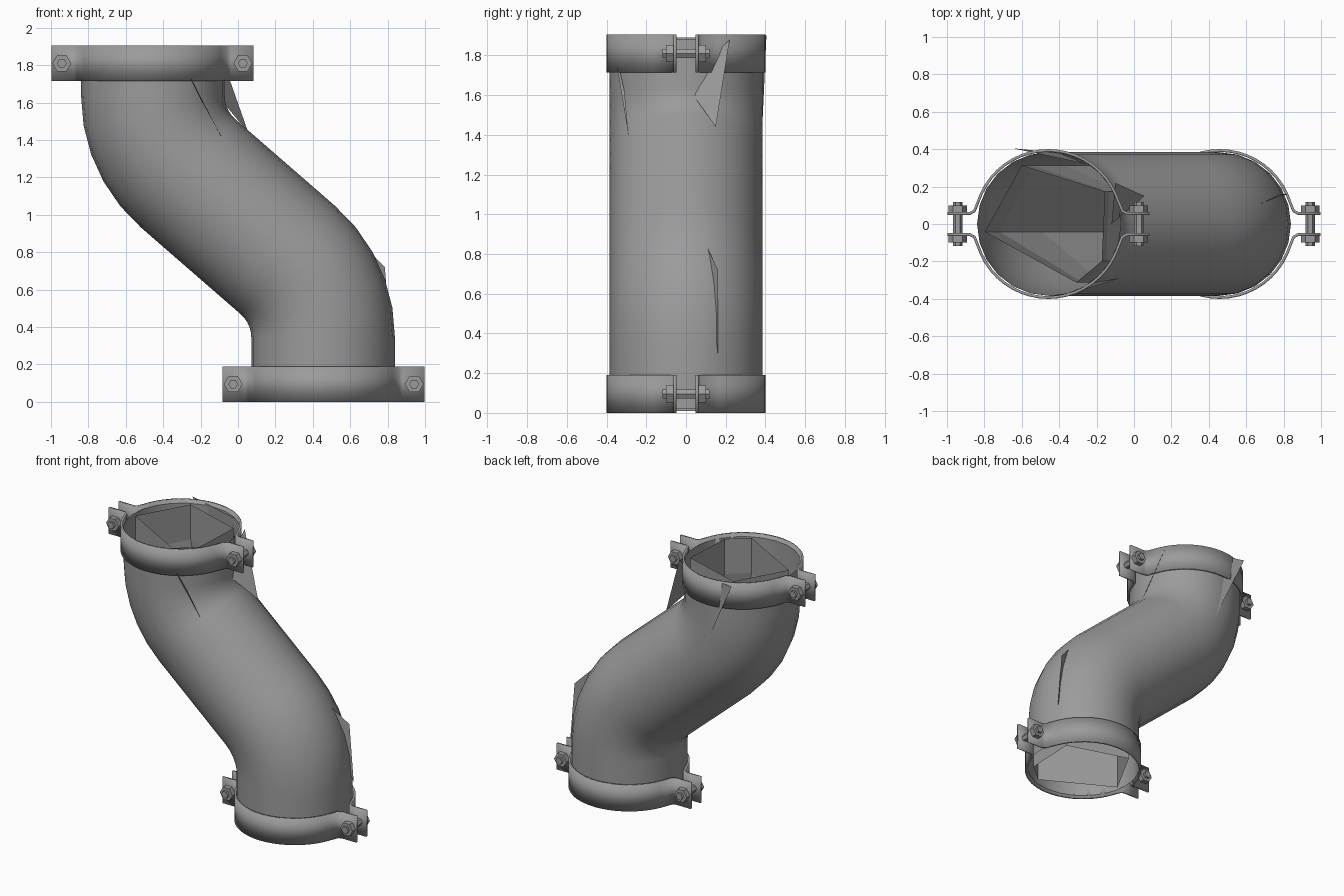
import bpy, bmesh, math
from mathutils import Vector

cube = bpy.data.objects.get("Cube")
if cube:
    bpy.data.objects.remove(cube)

steel = bpy.data.materials.new("grey steel")
steel.use_nodes = True
steel.diffuse_color = (0.33, 0.33, 0.33, 1)
steel.node_tree.nodes["Principled BSDF"].inputs["Base Color"].default_value = (0.33, 0.33, 0.33, 1)

OFFSET, BEND, TILT, MID = 0.455, 0.548, math.radians(49), 0.99


def make(name, verts, faces, smooth=None):
    mesh = bpy.data.meshes.new(name)
    mesh.from_pydata(verts, [], faces)
    obj = bpy.data.objects.new(name, mesh)
    bpy.context.collection.objects.link(obj)
    mesh.materials.append(steel)
    bm = bmesh.new()
    bm.from_mesh(mesh)
    bmesh.ops.recalc_face_normals(bm, faces=bm.faces)
    bm.to_mesh(mesh)
    bm.free()
    if smooth:
        bpy.ops.object.select_all(action='DESELECT')
        obj.select_set(True)
        bpy.context.view_layer.objects.active = obj
        bpy.ops.object.shade_smooth_by_angle(angle=math.radians(smooth))
    return obj


def pipe_path(bottom, top, steps):
    """Centre line stations (x, z, tilt) of the offset double bend."""
    start = MID - OFFSET / math.tan(TILT) - BEND * (math.sin(TILT) - (1 - math.cos(TILT)) / math.tan(TILT))
    lower = []
    for i in range(steps + 1):
        a = TILT * i / steps
        lower.append((OFFSET - BEND * (1 - math.cos(a)), start + BEND * math.sin(a), a))
    upper = [(-x, 2 * MID - z, a) for x, z, a in reversed(lower)]
    return [(OFFSET, bottom, 0)] + lower + upper + [(-OFFSET, top, 0)]


def loft(name, path, angles, radius, smooth):
    n = len(angles)
    verts = [(x + radius * math.cos(t) * math.cos(a), radius * math.sin(t),
              z + radius * math.cos(t) * math.sin(a)) for x, z, a in path for t in angles]
    faces = [(r * n + i, r * n + (i + 1) % n, (r + 1) * n + (i + 1) % n, (r + 1) * n + i)
             for r in range(len(path) - 1) for i in range(n)]
    return make(name, verts, faces, smooth)


# Outer pipe and its coarse inner lining
loft("pipe", pipe_path(0.02, 1.88, 5), [math.tau * i / 24 for i in range(24)], 0.384, 50)
loft("pipe_lining", pipe_path(0.01, 1.89, 2),
     [math.radians(d) for d in (30, 115, 187, 295, 325)], 0.345, None)

# Creased flaps on the pipe skin
flaps = {
    "inner_bend_flap": [(-0.1, 0.22, 1.88), (0.055, 0.15, 1.44), (-0.12, 0, 1.65)],
    "outer_bend_flap": [(0.82, 0.16, 0.3), (0.785, 0.16, 0.72), (0.66, 0.1, 0.85)],
    "back_rim_flap": [(-0.65, 0.405, 1.9), (-0.25, 0.32, 1.88), (-0.4, 0.38, 1.35)],
    "front_crease": [(-0.33, -0.37, 1.88), (-0.2, -0.31, 1.62), (-0.08, -0.29, 1.4)],
}
for name, corners in flaps.items():
    make(name, corners, [(0, 1, 2)])


def half_clamp(name, cx, z0, side):
    """Half band with an ear plate at each end, thickened evenly."""
    arc = [math.radians(24 + 132 * i / 18) for i in range(19)]
    line = [(0.54, 0.056), (0.42, 0.056), (0.395, 0.07)]
    line += [(0.393 * math.cos(a), 0.393 * math.sin(a)) for a in arc]
    line += [(-x, y) for x, y in reversed(line[:3])]
    n = len(line)
    verts = [(cx + x, side * y, z) for z in (z0, z0 + 0.19) for x, y in line]
    faces = [(i, i + 1, n + i + 1, n + i) for i in range(n - 1)]
    obj = make(name, verts, faces, 30)
    solid = obj.modifiers.new("thickness", 'SOLIDIFY')
    solid.thickness = 0.015
    solid.offset = 0


def rod(name, x, z, y0, y1, radius, sides):
    ring = [(x + radius * math.cos(math.tau * i / sides), z + radius * math.sin(math.tau * i / sides))
            for i in range(sides)]
    verts = [(px, y, pz) for y in (y0, y1) for px, pz in ring]
    faces = [(i, (i + 1) % sides, sides + (i + 1) % sides, sides + i) for i in range(sides)]
    faces += [tuple(range(sides)), tuple(range(sides, 2 * sides))]
    make(name, verts, faces, 40)


# Two clamps, each with two half bands and two bolts
for level, cx, z0 in (("lower", 0.458, 0.0), ("upper", -0.458, 1.715)):
    for half, side in (("front", -1), ("back", 1)):
        half_clamp(f"{level}_clamp_{half}", cx, z0, side)
    for end, s in (("left", 1), ("right", -1)):
        x, z = cx + s * 0.484, z0 + 0.095
        label = f"{level}_{end}_bolt"
        rod(label + "_shaft", x, z, -0.118, 0.118, 0.026, 6)
        rod(label + "_head", x, z, -0.1, -0.063, 0.05, 6)
        rod(label + "_nut", x, z, 0.063, 0.1, 0.05, 6)
